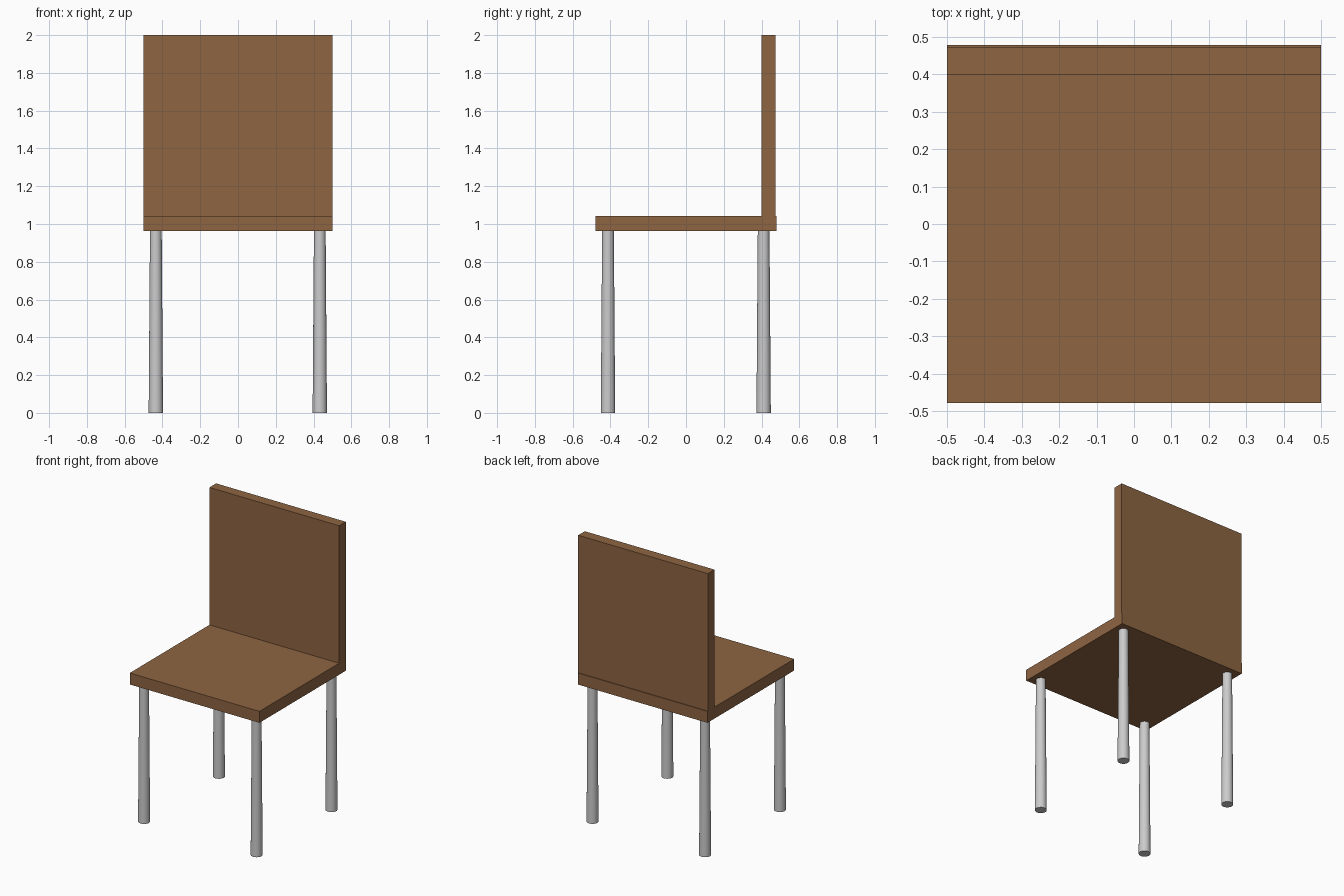
import bpy
import math

if "Cube" in bpy.data.objects:
    bpy.data.objects.remove(bpy.data.objects["Cube"])

wood = bpy.data.materials.new("wood")
wood.diffuse_color = (0.27, 0.13, 0.055, 1)
wood.use_nodes = True
wood.node_tree.nodes["Principled BSDF"].inputs["Base Color"].default_value = wood.diffuse_color


def box(name, lo, hi):
    centre = [(a + b) / 2 for a, b in zip(lo, hi)]
    bpy.ops.mesh.primitive_cube_add(size=1, location=centre)
    ob = bpy.context.object
    ob.name = name
    ob.scale = [b - a for a, b in zip(lo, hi)]
    bpy.ops.object.transform_apply(location=False, rotation=False, scale=True)
    ob.data.materials.append(wood)
    return ob


def leg(name, x, y):
    bpy.ops.mesh.primitive_cone_add(vertices=32, radius1=0.038, radius2=0.031,
                                    depth=0.962, location=(x, y, 0.481))
    bpy.context.object.name = name
    bpy.ops.object.shade_smooth_by_angle(angle=math.radians(30))


# Seat slab and upright backrest
box("seat", (-0.5, -0.478, 0.962), (0.5, 0.478, 1.042))
box("backrest", (-0.5, 0.4, 1.042), (0.5, 0.473, 2.0))

# Four tapered metal legs
for row, y in (("front", -0.413), ("back", 0.411)):
    for side, x in (("left", -0.435), ("right", 0.433)):
        leg(f"{row}_{side}_leg", x, y)
